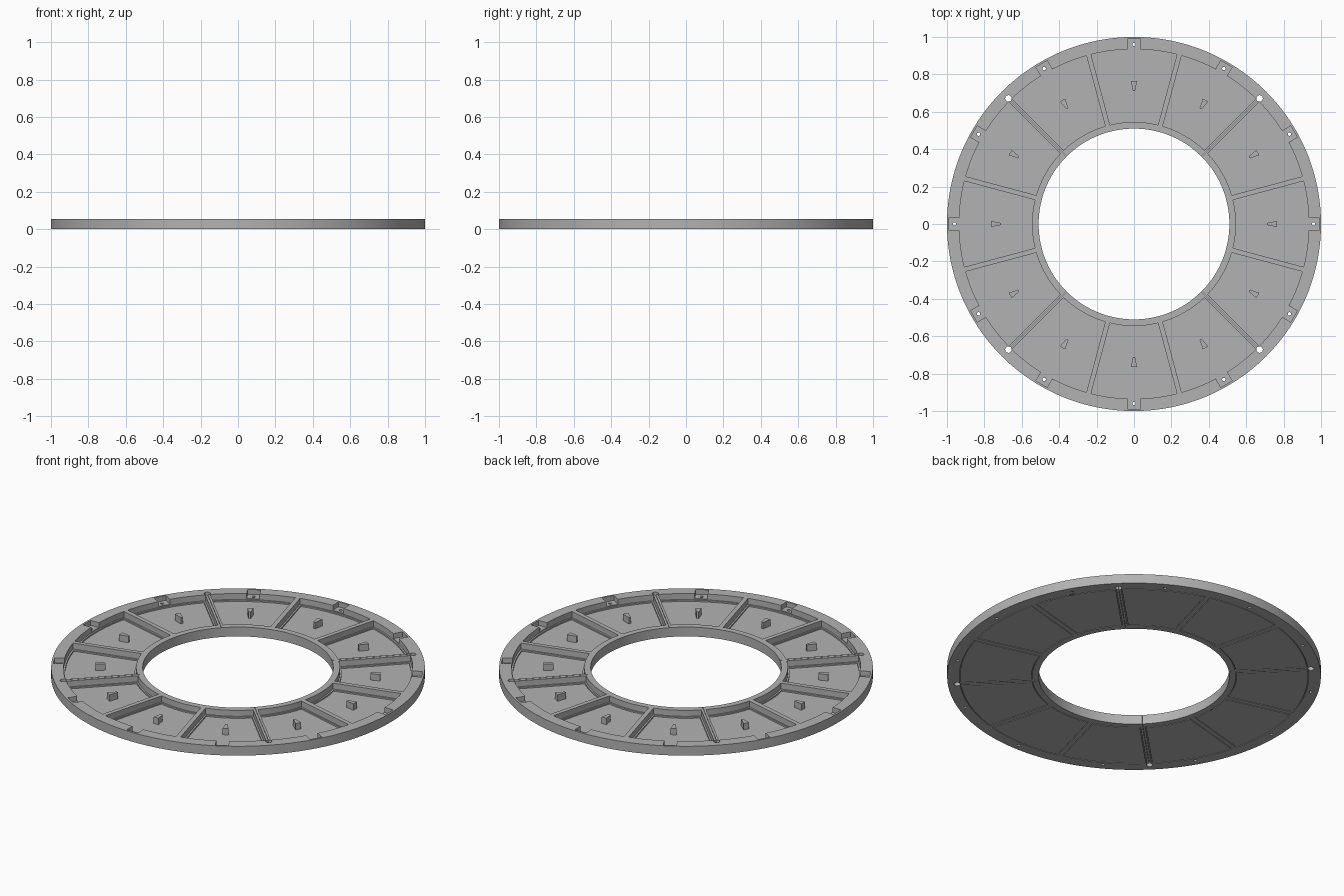
import bpy, bmesh, math
from mathutils import Matrix, Vector

if "Cube" in bpy.data.objects:
    bpy.data.objects.remove(bpy.data.objects["Cube"])

HEIGHT, OUTER, INNER = 0.055, 1.0, 0.51
FLOOR, LEDGE = 0.012, 0.02
STEP = math.pi / 6

grey = bpy.data.materials.new("plain grey")
grey.use_nodes = True
colour = (0.45, 0.45, 0.45, 1)
grey.diffuse_color = colour
grey.node_tree.nodes["Principled BSDF"].inputs["Base Color"].default_value = colour


def prism(bm, outline, z0, z1, angle=0):
    """Extrude a flat outline from z0 to z1, turned about the z axis."""
    turn = Matrix.Rotation(angle, 3, "Z")
    low = [bm.verts.new(turn @ Vector((x, y, z0))) for x, y in outline]
    high = [bm.verts.new(turn @ Vector((x, y, z1))) for x, y in outline]
    bm.faces.new(low[::-1])
    bm.faces.new(high)
    for i in range(len(low)):
        j = (i + 1) % len(low)
        bm.faces.new((low[i], low[j], high[j], high[i]))


def box(x0, x1, half):
    return [(x0, -half), (x1, -half), (x1, half), (x0, half)]


def circle(x, radius, count):
    return [(x + radius * math.cos(2 * math.pi * i / count),
             radius * math.sin(2 * math.pi * i / count)) for i in range(count)]


def sector(inset, count=16):
    """Outline of one pocket, with sides parallel to the ribs."""
    points = []
    for r, way in ((0.935 - inset, 1), (0.545 + inset, -1)):
        a = STEP / 2 - math.asin((0.013 + inset) / r)
        for i in range(count + 1):
            t = way * a * (2 * i / count - 1)
            points.append((r * math.cos(t), r * math.sin(t)))
    return points


def finish(name, bm, material=grey):
    bmesh.ops.recalc_face_normals(bm, faces=bm.faces)
    mesh = bpy.data.meshes.new(name)
    bm.to_mesh(mesh)
    bm.free()
    mesh.materials.append(material)
    obj = bpy.data.objects.new(name, mesh)
    bpy.context.collection.objects.link(obj)
    return obj


def cut(target, name, build, angles):
    """Subtract one repeated shape from the target."""
    bm = bmesh.new()
    for a in angles:
        build(bm, a)
    cutter = finish(name, bm)
    cutter.hide_render = True
    cutter.hide_set(True)
    mod = target.modifiers.new(name, "BOOLEAN")
    mod.operation, mod.solver, mod.object = "DIFFERENCE", "EXACT", cutter
    bpy.context.view_layer.objects.active = target
    bpy.ops.object.modifier_apply(modifier=name)
    bpy.data.objects.remove(cutter)


# Flat ring body
bm = bmesh.new()
count = 192
loops = [[bm.verts.new((r * x, r * y, z)) for x, y in circle(0, 1, count)]
         for r, z in ((OUTER, 0), (OUTER, HEIGHT), (INNER, HEIGHT), (INNER, 0))]
for k in range(4):
    a, b = loops[k], loops[(k + 1) % 4]
    for i in range(count):
        j = (i + 1) % count
        bm.faces.new((a[i], a[j], b[j], b[i]))
ring = finish("ring_body", bm)

bays = [i * STEP for i in range(12)]
joints = [math.pi / 4 + i * math.pi / 2 for i in range(4)]

# Pockets with a narrow ledge round the floor
cut(ring, "pocket_cutter", lambda bm, a: prism(bm, sector(0), LEDGE, 0.1, a), bays)
cut(ring, "floor_cutter", lambda bm, a: prism(bm, sector(0.009), FLOOR, 0.1, a), bays)


# Shallow panel outline grooves underneath
def groove(bm, a):
    turn = Matrix.Rotation(a, 3, "Z")
    rims = [[[bm.verts.new(turn @ Vector((x, y, z))) for x, y in sector(s)]
             for z in (-0.01, 0.005)] for s in (0, 0.004)]
    (a0, a1), (b0, b1) = rims
    for p, q in ((a0, a1), (a1, b1), (b1, b0), (b0, a0)):
        for i in range(len(p)):
            j = (i + 1) % len(p)
            bm.faces.new((p[i], p[j], q[j], q[i]))


cut(ring, "groove_cutter", groove, bays)

# Rim recesses with screw holes, joint holes and joint slits
cut(ring, "recess_cutter", lambda bm, a: prism(bm, box(0.92, 0.988, 0.035), 0.026, 0.1, a), bays)
cut(ring, "screw_cutter", lambda bm, a: prism(bm, circle(0.96, 0.009, 16), -0.1, 0.1, a), bays)
cut(ring, "joint_hole_cutter", lambda bm, a: prism(bm, circle(0.95, 0.017, 24), -0.1, 0.1, a), joints)
cut(ring, "slit_cutter", lambda bm, a: prism(bm, box(0.4, 0.94, 0.0008), -0.1, 0.1, a), joints)

# Tapered pegs standing on the pocket floors
bm = bmesh.new()
peg = [(0.712, -0.006), (0.765, -0.016), (0.765, 0.016), (0.712, 0.006)]
for a in bays:
    prism(bm, peg, FLOOR - 0.002, 0.05, a)
finish("floor_pegs", bm)

# Smooth the round walls, keep the edges sharp
bpy.ops.object.select_all(action="DESELECT")
ring.select_set(True)
bpy.context.view_layer.objects.active = ring
bpy.ops.object.shade_smooth_by_angle(angle=math.radians(20))
